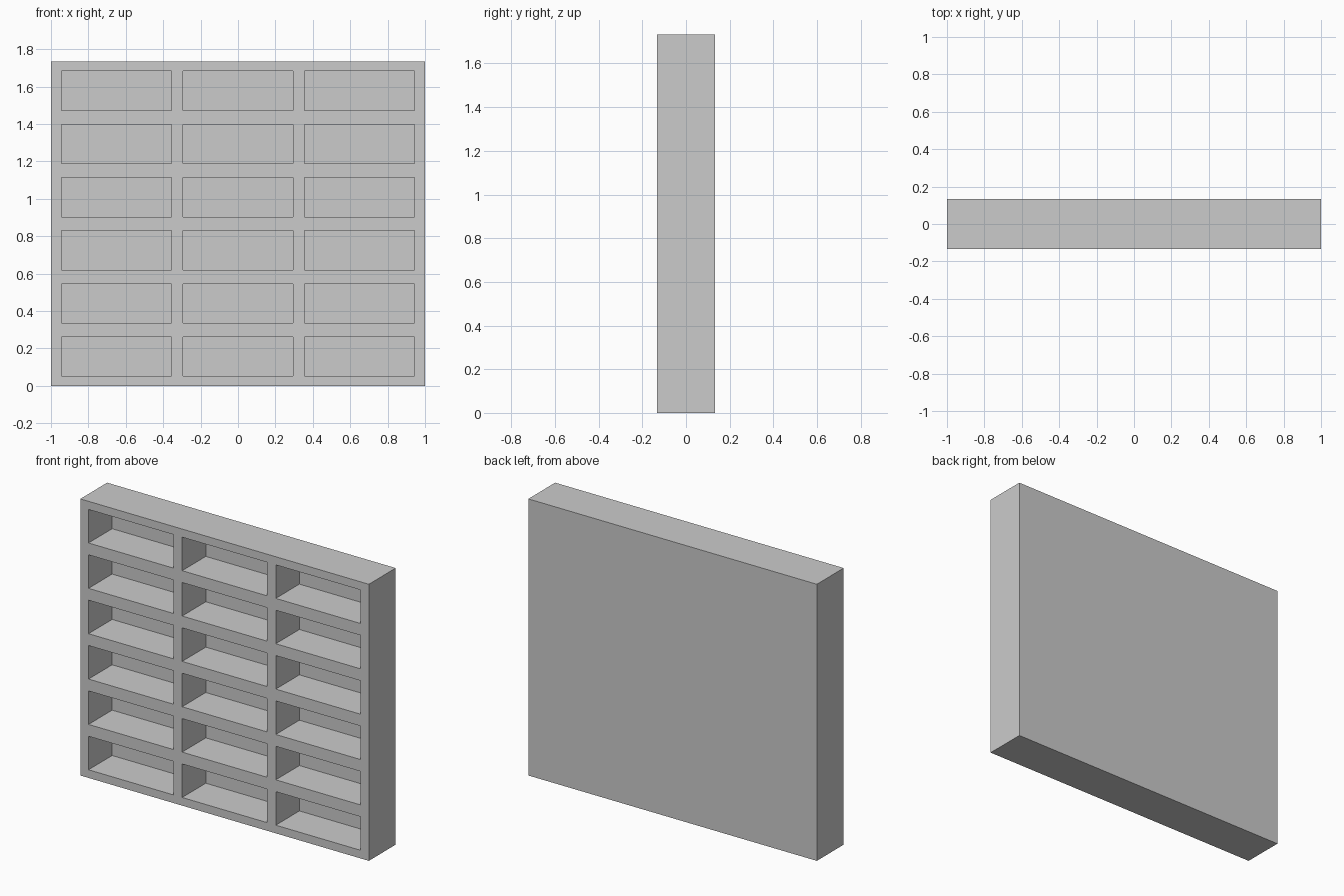
import bpy, bmesh

if "Cube" in bpy.data.objects:
    bpy.data.objects.remove(bpy.data.objects["Cube"])

W, H, D = 2.0, 1.733, 0.266          # overall width, height, depth
COLS, ROWS = 3, 6
CELL_W, CELL_H = 0.588, 0.21         # compartment opening
PITCH_X, PITCH_Z = 0.649, 0.2842     # spacing between compartments
POCKET = 0.234                       # compartment depth, leaves a thin back


def cuts(lo, hi, n, size, pitch):
    """Grid lines: outer edges plus both sides of every opening."""
    start = (lo + hi) / 2 - ((n - 1) * pitch + size) / 2
    lines = [lo]
    for i in range(n):
        lines += [start + i * pitch, start + i * pitch + size]
    return lines + [hi]


xs = cuts(-W / 2, W / 2, COLS, CELL_W, PITCH_X)
zs = cuts(0, H, ROWS, CELL_H, PITCH_Z)
bm = bmesh.new()

# Front face as a grid of stiles, rails and openings
v = [[bm.verts.new((x, -D / 2, z)) for z in zs] for x in xs]
for i in range(len(xs) - 1):
    for j in range(len(zs) - 1):
        bm.faces.new((v[i][j], v[i + 1][j], v[i + 1][j + 1], v[i][j + 1]))

# Thicken into a solid case
ext = bmesh.ops.extrude_face_region(bm, geom=bm.faces[:])
new_verts = [g for g in ext["geom"] if isinstance(g, bmesh.types.BMVert)]
bmesh.ops.translate(bm, verts=new_verts, vec=(0, D, 0))
bmesh.ops.recalc_face_normals(bm, faces=bm.faces[:])

# Push the openings (the largest front faces) back into compartments
openings = [f for f in bm.faces
            if f.normal.y < -0.5 and f.calc_area() > 0.8 * CELL_W * CELL_H]
pockets = bmesh.ops.extrude_discrete_faces(bm, faces=openings)["faces"]
for f in pockets:
    bmesh.ops.translate(bm, verts=f.verts[:], vec=(0, POCKET, 0))
bmesh.ops.recalc_face_normals(bm, faces=bm.faces[:])

mesh = bpy.data.meshes.new("compartment_shelf")
bm.to_mesh(mesh)
bm.free()
shelf = bpy.data.objects.new("compartment_shelf", mesh)
bpy.context.collection.objects.link(shelf)
